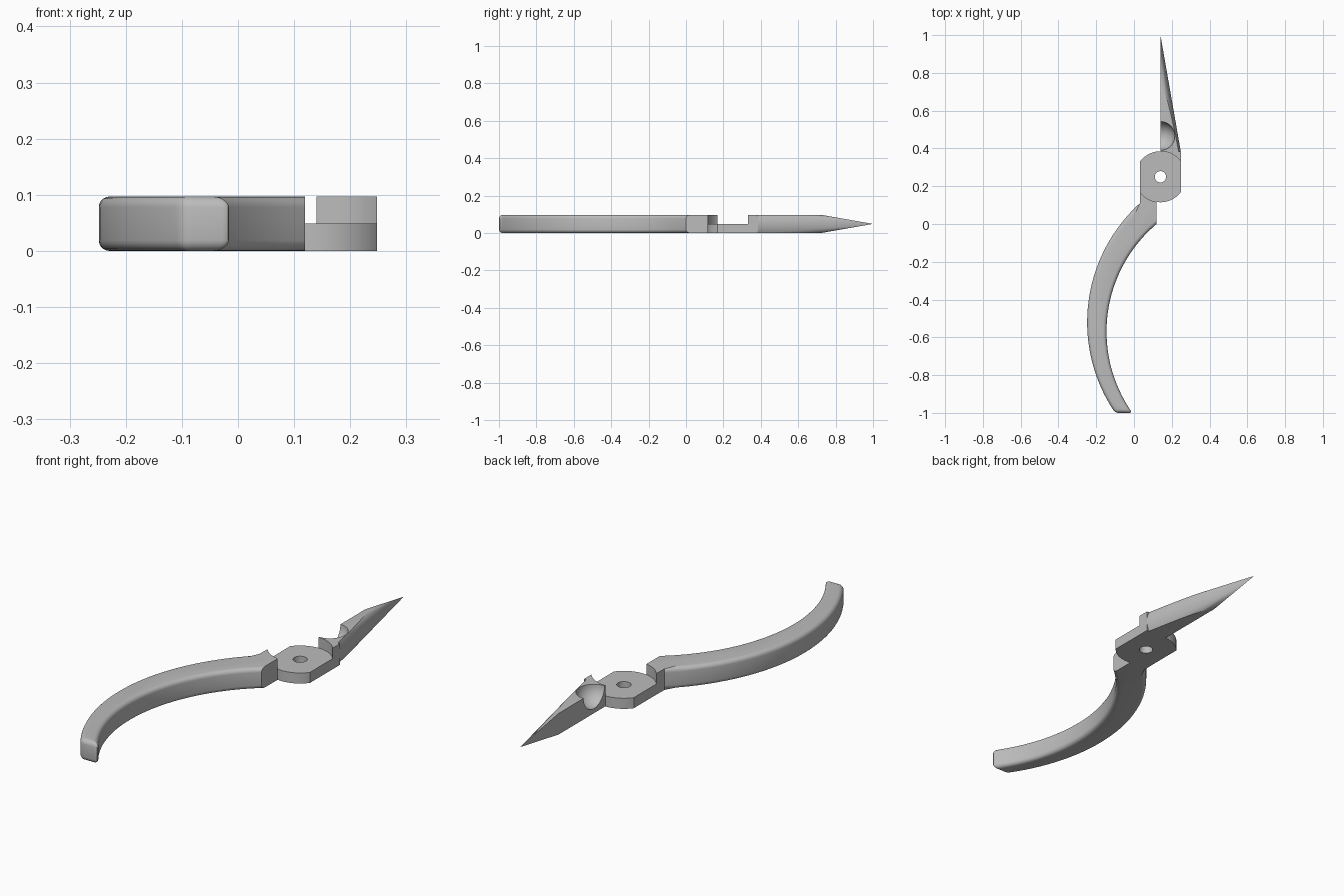
import bpy, bmesh, math
from mathutils import Matrix, Vector

if "Cube" in bpy.data.objects:
    bpy.data.objects.remove(bpy.data.objects["Cube"], do_unlink=True)

H = 0.097                       # full thickness
PX, PY, PR = 0.14, 0.25, 0.135  # pivot centre and radius
HALF = 0.1075                   # half width across the pivot flats
JAW = PY + PR                   # where the jaw starts

steel = bpy.data.materials.new("grey_steel")
steel.use_nodes = True
steel.diffuse_color = (0.5, 0.5, 0.5, 1)
steel.node_tree.nodes["Principled BSDF"].inputs["Base Color"].default_value = (0.5, 0.5, 0.5, 1)


def finish(bm, name):
    bmesh.ops.recalc_face_normals(bm, faces=bm.faces)
    mesh = bpy.data.meshes.new(name)
    bm.to_mesh(mesh)
    bm.free()
    mesh.materials.append(steel)
    obj = bpy.data.objects.new(name, mesh)
    bpy.context.collection.objects.link(obj)
    return obj


def clip(bm, point, normal):
    """Remove what lies on the normal's side of a plane and cap the cut."""
    geom = bm.verts[:] + bm.edges[:] + bm.faces[:]
    cut = bmesh.ops.bisect_plane(bm, geom=geom, plane_co=point, plane_no=normal, clear_outer=True)
    edges = [e for e in cut["geom_cut"] if isinstance(e, bmesh.types.BMEdge)]
    bmesh.ops.contextual_create(bm, geom=edges)


def disc(radius, z0, z1, segments=96):
    bm = bmesh.new()
    bmesh.ops.create_cone(bm, cap_ends=True, segments=segments, radius1=radius, radius2=radius,
                          depth=z1 - z0, matrix=Matrix.Translation((PX, PY, (z0 + z1) / 2)))
    return bm


def prism(points):
    bm = bmesh.new()
    base = bm.faces.new([bm.verts.new((x, y, 0)) for x, y in points])
    top = bmesh.ops.extrude_face_region(bm, geom=[base])["geom"]
    bmesh.ops.translate(bm, vec=(0, 0, H), verts=[v for v in top if isinstance(v, bmesh.types.BMVert)])
    return bm


def cut(obj, cutter):
    cutter.hide_render = True
    mod = obj.modifiers.new("cut", "BOOLEAN")
    mod.operation, mod.solver, mod.object = "DIFFERENCE", "EXACT", cutter
    bpy.context.view_layer.objects.active = obj
    bpy.ops.object.modifier_apply(modifier=mod.name)


# Cutters: pivot clearance, rivet hole, wire scoop
pivot_cutter = finish(disc(PR, -0.1, 0.2), "pivot_cutter")
hole_cutter = finish(disc(0.03, -0.1, 0.2, 48), "hole_cutter")
bm = bmesh.new()
bmesh.ops.create_uvsphere(bm, u_segments=48, v_segments=24, radius=0.076,
                          matrix=Matrix.Translation((PX, 0.466, H)))
scoop_cutter = finish(bm, "scoop_cutter")

# Pivot plate: half-thickness disc with two flats
bm = disc(PR, 0, H / 2)
for side in (-1, 1):
    clip(bm, (PX + side * HALF, PY, 0), (side, 0, 0))
pivot_plate = finish(bm, "pivot_plate")
cut(pivot_plate, hole_cutter)

# Jaw: half cone trimmed to the thickness, hollowed by the scoop
bm = bmesh.new()
length = 1 - JAW
bmesh.ops.create_cone(bm, cap_ends=True, segments=128, radius1=HALF, radius2=0, depth=length,
                      matrix=Matrix.Translation((PX, JAW + length / 2, H / 2))
                      @ Matrix.Rotation(-math.pi / 2, 4, "X"))
clip(bm, (PX, 0, 0), (-1, 0, 0))
clip(bm, (0, 0, 0), (0, 0, -1))
clip(bm, (0, 0, H), (0, 0, 1))
jaw = finish(bm, "jaw")
cut(jaw, scoop_cutter)

# Jaw shoulder: block hugging the pivot disc
jaw_shoulder = finish(prism([(PX, 0.3), (PX + HALF, 0.3), (PX + HALF, JAW), (PX, JAW)]), "jaw_shoulder")
cut(jaw_shoulder, pivot_cutter)


# Handle: two arcs joined by the neck, with rounded long edges
def arc(cx, cy, r, y0, y1, n=32):
    ys = [y0 + (y1 - y0) * i / n for i in range(n + 1)]
    return [(cx - math.sqrt(r * r - (y - cy) ** 2), y) for y in ys]


outer = arc(0.603, -0.52, 0.851, 0.11, -1)
inner = arc(0.6, -0.57, 0.7455, -1, 0)
bm = prism([(0.12, 0.2), (PX - HALF, 0.2)] + outer + inner)
rim = []
for e in bm.edges:
    a, b = (v.co for v in e.verts)
    vertical = abs(a.z - b.z) > 0.01
    end_corner = vertical and a.y < -0.999
    long_edge = not vertical and max(a.y, b.y) < 0.111
    if end_corner or long_edge:
        rim.append(e)
bmesh.ops.bevel(bm, geom=rim, offset=0.019, offset_type="OFFSET", segments=5, profile=0.5,
                affect="EDGES", clamp_overlap=True)
handle = finish(bm, "handle")
cut(handle, pivot_cutter)

for cutter in (pivot_cutter, hole_cutter, scoop_cutter):
    bpy.data.objects.remove(cutter, do_unlink=True)

# Smooth the curved faces, keep the machined edges crisp
bpy.ops.object.select_all(action="DESELECT")
for obj in (pivot_plate, jaw, jaw_shoulder, handle):
    obj.select_set(True)
    bpy.context.view_layer.objects.active = obj
bpy.ops.object.shade_smooth_by_angle(angle=math.radians(30))
